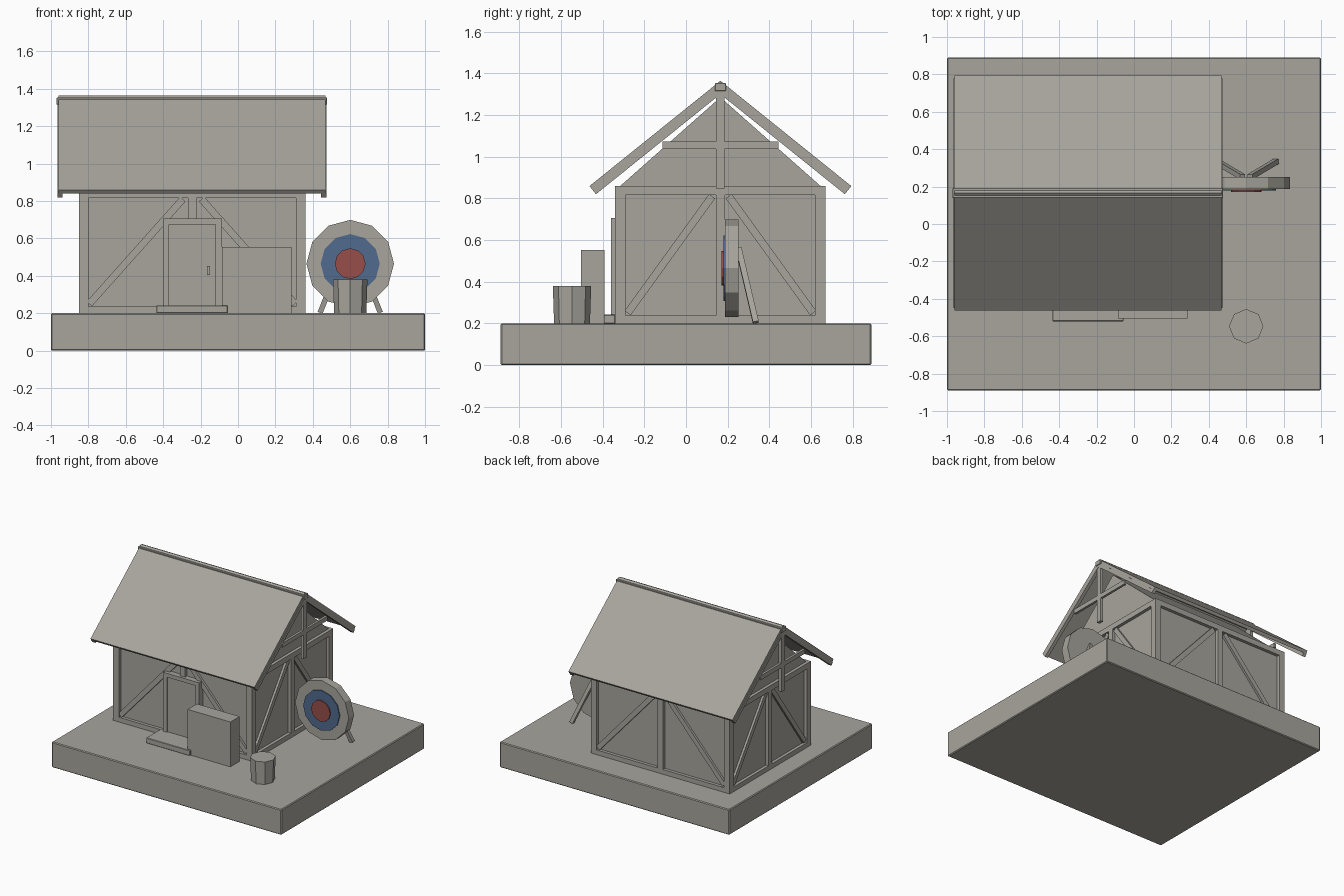
import bpy, bmesh, math
from mathutils import Vector, Matrix

if "Cube" in bpy.data.objects:
    bpy.data.objects.remove(bpy.data.objects["Cube"], do_unlink=True)


def material(name, rgb):
    m = bpy.data.materials.new(name)
    m.use_nodes = True
    colour = (*rgb, 1)
    m.diffuse_color = colour
    m.node_tree.nodes["Principled BSDF"].inputs["Base Color"].default_value = colour
    return m


GREY = material("warm_grey", (0.39, 0.375, 0.335))
BLUE = material("target_blue", (0.08, 0.148, 0.27))
RED = material("target_red", (0.31, 0.077, 0.068))


def finish(name, bm, mat=GREY):
    bmesh.ops.recalc_face_normals(bm, faces=bm.faces)
    mesh = bpy.data.meshes.new(name)
    bm.to_mesh(mesh)
    bm.free()
    mesh.materials.append(mat)
    ob = bpy.data.objects.new(name, mesh)
    bpy.context.collection.objects.link(ob)
    return ob


def box(name, x, y, z, bevel=0):
    """Box from three (low, high) ranges."""
    bm = bmesh.new()
    bmesh.ops.create_cube(bm, size=1)
    for v in bm.verts:
        v.co = [(r[0] + r[1]) / 2 + c * (r[1] - r[0]) for c, r in zip(v.co, (x, y, z))]
    if bevel:
        bmesh.ops.bevel(bm, geom=bm.edges[:], offset=bevel, segments=1, affect='EDGES')
    return finish(name, bm)


def bar(name, a, b, width, depth, normal):
    """Square timber from a to b; depth runs along normal."""
    a, b, n = Vector(a), Vector(b), Vector(normal)
    along = (b - a).normalized()
    side = n.cross(along).normalized()
    n = along.cross(side)
    bm = bmesh.new()
    bmesh.ops.create_cube(bm, size=1)
    for v in bm.verts:
        v.co = (a + b) / 2 + along * v.co.z * (b - a).length \
            + side * v.co.x * width + n * v.co.y * depth
    return finish(name, bm)


def prism_x(name, profile, x0, x1):
    """Extrude a (y, z) outline along x."""
    bm = bmesh.new()
    face = bm.faces.new([bm.verts.new((x0, y, z)) for y, z in profile])
    new = bmesh.ops.extrude_face_region(bm, geom=[face])["geom"]
    bmesh.ops.translate(bm, vec=(x1 - x0, 0, 0),
                        verts=[g for g in new if isinstance(g, bmesh.types.BMVert)])
    return finish(name, bm)


def disc(name, sides, r0, r1, depth, centre, rot=Matrix(), mat=GREY):
    bm = bmesh.new()
    bmesh.ops.create_cone(bm, cap_ends=True, segments=sides, radius1=r0, radius2=r1,
                          depth=depth, matrix=Matrix.Translation(centre) @ rot)
    return finish(name, bm, mat)


G = 0.2                       # ground level
X0, X1, Y0, Y1 = -0.85, 0.36, -0.34, 0.67
XM, YM = (X0 + X1) / 2, (Y0 + Y1) / 2
TOP, T, IN = 0.86, 0.045, 0.025

# Ground slab
box("ground_slab", (-1, 1), (-0.89, 0.89), (0, G), 0.006)

# Plaster walls with gables
prism_x("walls", [(Y0 + IN, G), (Y1 - IN, G), (Y1 - IN, TOP),
                  (YM, 1.285), (Y0 + IN, TOP)], X0 + IN, X1 - IN)

# Corner posts
for i, x in enumerate((X0, X1 - 0.05)):
    for j, y in enumerate((Y0, Y1 - 0.05)):
        box(f"corner_post_{i}{j}", (x, x + 0.05), (y, y + 0.05), (G, TOP))

# Front and back timbers
for label, y in (("front", Y0), ("back", Y1 - T)):
    ys = (y, y + T)
    box(label + "_sill", (X0 + 0.05, X1 - 0.05), ys, (G, 0.237))
    box(label + "_plate", (X0 + 0.05, X1 - 0.05), ys, (0.817, TOP))
    box(label + "_middle_post", (XM - 0.022, XM + 0.022), ys, (0.237, 0.817))
    for s in (-1, 1):
        bar(f"{label}_brace_{s}", (XM + s * 0.55, y + T / 2, 0.25),
            (XM + s * 0.05, y + T / 2, 0.81), 0.038, T - 0.015, (0, 1, 0))

# Side timbers
for label, x in (("left", X1 - T), ("right", X0)):
    xs = (x, x + T)
    box(label + "_sill", xs, (Y0 + 0.05, Y1 - 0.05), (G, 0.237))
    box(label + "_plate", xs, (Y0 + 0.05, Y1 - 0.05), (0.817, TOP))
    box(label + "_middle_post", xs, (YM - 0.022, YM + 0.022), (0.237, 0.817))
    for s in (-1, 1):
        bar(f"{label}_brace_{s}", (x + T / 2, YM + s * 0.445, 0.25),
            (x + T / 2, YM + s * 0.04, 0.81), 0.036, T - 0.015, (1, 0, 0))

# Roof sheets and end rafters, mirrored about the ridge
EAVE, APEX = Vector((0.597, 0.82)), Vector((0, 1.3))
UP = Vector((0.627, 0.779))


def slope(name, s, low, high, x0, x1):
    pts = [EAVE + UP * low, EAVE + UP * high]
    rise = (APEX - EAVE).y / -(APEX - EAVE).x
    pts += [Vector((0, p.y + rise * p.x)) for p in reversed(pts)]
    return prism_x(name, [(YM + s * p.x, p.y) for p in pts], x0, x1)


for s, label in ((-1, "front"), (1, "back")):
    slope(label + "_roof", s, 0.026, 0.05, -0.96, 0.468)
    slope(label + "_left_rafter", s, 0, 0.027, 0.445, 0.472)
    slope(label + "_right_rafter", s, 0, 0.027, -0.964, -0.937)
box("ridge_cap", (-0.97, 0.477), (YM - 0.027, YM + 0.027), (1.315, 1.353), 0.003)

# Hanging truss under each overhang
for label, x in (("left", 0.445), ("right", -0.962)):
    box(label + "_king_post", (x, x + 0.025), (YM - 0.02, YM + 0.02), (0.848, 1.3))
    box(label + "_collar_beam", (x + 0.003, x + 0.022), (YM - 0.278, YM + 0.278), (1.037, 1.072))

# Door, surround and step
box("door", (-0.37, -0.12), (-0.35, -0.3), (G, 0.675))
for i, x in enumerate((-0.402, -0.12)):
    box(f"door_jamb_{i}", (x, x + 0.034), (-0.36, -0.3), (G, 0.706))
box("door_lintel", (-0.37, -0.12), (-0.36, -0.3), (0.675, 0.706))
box("door_handle", (-0.166, -0.15), (-0.359, -0.35), (0.405, 0.452))
box("door_step", (-0.436, -0.055), (-0.52, -0.34), (G, 0.242), 0.003)

# Crate and barrel in front of the house
box("crate", (-0.085, 0.287), (-0.505, -0.39), (0.2, 0.553))
disc("barrel", 8, 0.086, 0.092, 0.18, (0.6, -0.547, 0.29))

# Round target with coloured rings, axis along y
FACE = Matrix.Rotation(math.radians(90), 4, 'X')
for name, r, y0, mat in (("target_board", 0.234, 0.187, GREY),
                         ("target_ring", 0.158, 0.179, BLUE),
                         ("target_bullseye", 0.082, 0.17, RED)):
    depth = 0.065 if mat == GREY else 0.009
    disc(name, 12, r, r, depth, (0.6, y0 + depth / 2, 0.465), FACE, mat)

# Splayed legs behind the target
for s in (-1, 1):
    bar(f"target_leg_{s}", (0.6 + s * 0.02, 0.252, 0.56), (0.6 + s * 0.16, 0.335, 0.205),
        0.028, 0.028, (0, 1, 0))
